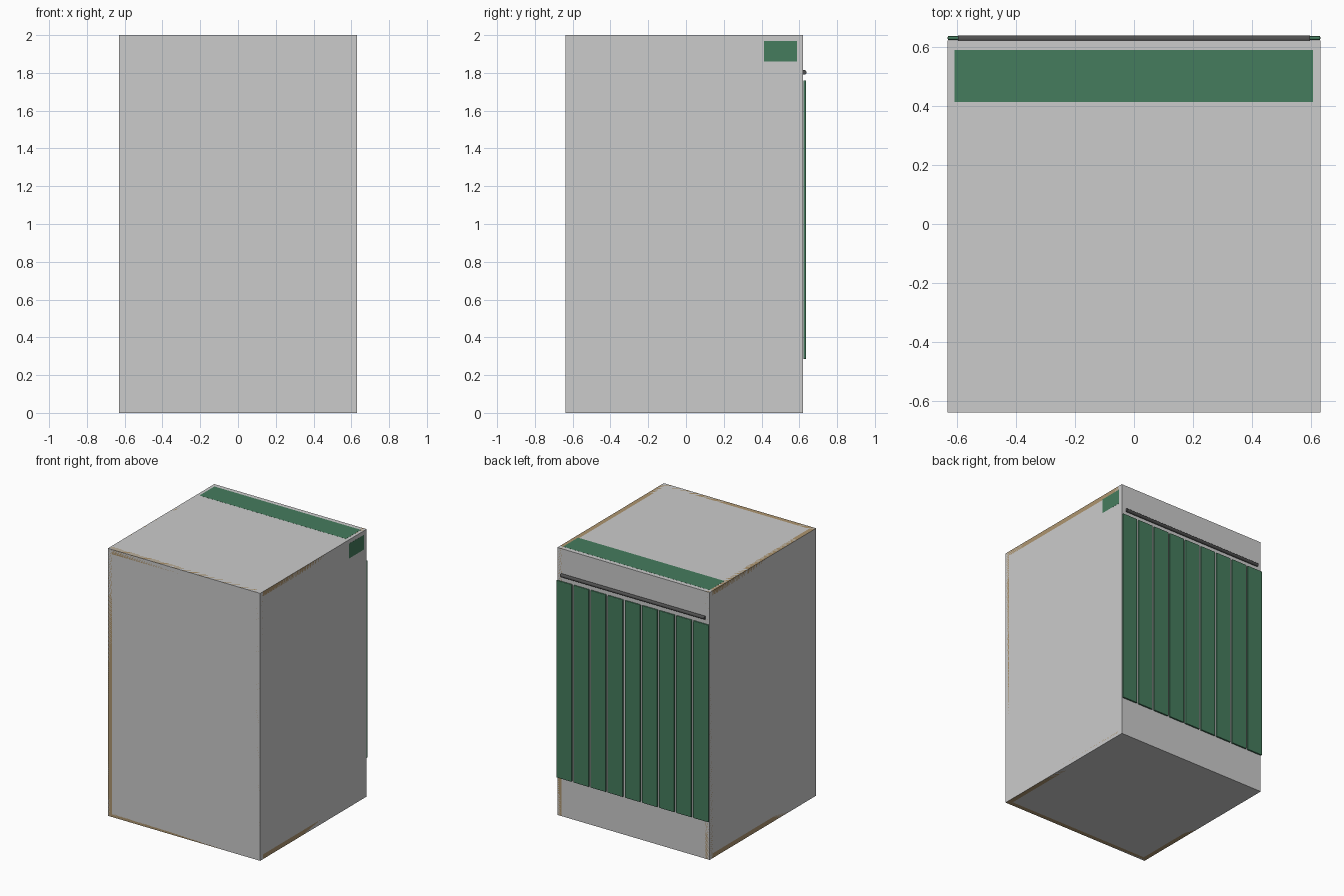
import bpy, math

if "Cube" in bpy.data.objects:
    bpy.data.objects.remove(bpy.data.objects["Cube"])


def material(name, rgb):
    m = bpy.data.materials.new(name)
    m.diffuse_color = (*rgb, 1)
    m.use_nodes = True
    m.node_tree.nodes["Principled BSDF"].inputs["Base Color"].default_value = m.diffuse_color
    return m


def box(name, lo, hi, mat=None, bevel=0.0):
    bpy.ops.mesh.primitive_cube_add(size=1, location=[(a + b) / 2 for a, b in zip(lo, hi)])
    ob = bpy.context.object
    ob.name = name
    ob.scale = [b - a for a, b in zip(lo, hi)]
    bpy.ops.object.transform_apply(location=False, rotation=False, scale=True)
    if mat:
        ob.data.materials.append(mat)
    if bevel:
        mod = ob.modifiers.new("soft_edges", 'BEVEL')
        mod.width = bevel
        mod.segments = 2
    return ob


green = material("green", (0.06, 0.20, 0.11))
wood = material("wood", (0.42, 0.30, 0.16))
dark = material("dark_metal", (0.08, 0.08, 0.08))

X, Y0, Y1, H = 0.63, -0.638, 0.62, 2.0

# Booth body
box("booth_body", (-X, Y0, 0), (X, Y1, H))

# Timber frame flush with the corners of the walls
T = 0.035
for sx, x in (("left", -X), ("right", X - T)):
    for sy, y in (("front", Y0), ("back", Y1 - T)):
        box(f"post_{sx}_{sy}", (x, y, 0), (x + T, y + T, H), wood)
for sz, z in (("bottom", 0), ("top", H - T)):
    for sx, x in (("left", -X), ("right", X - T)):
        box(f"side_rail_{sx}_{sz}", (x, Y0 + T, z), (x + T, Y1 - T, z + T), wood)
    box(f"front_rail_{sz}", (-X + T, Y0, z), (X - T, Y0 + T, z + T), wood)

# Green panel set in the roof, and the small one on the right wall
box("roof_panel", (-0.607, 0.412, H - 0.03), (0.605, 0.588, H + 0.0005), green)
box("side_panel", (X - 0.02, 0.412, 1.86), (X + 0.0005, 0.588, 1.97), green)

# Curtain of nine hanging strips on the back
N, gap = 9, 0.014
pitch = (2 * X + gap) / N
for i in range(N):
    x = -X + i * pitch
    box(f"curtain_strip_{i + 1}", (x, 0.6215, 0.285), (x + pitch - gap, 0.636, 1.76), green, 0.005)

# Curtain rod
bpy.ops.mesh.primitive_cylinder_add(vertices=16, radius=0.0125, depth=1.19,
                                    location=(0, 0.6255, 1.803), rotation=(0, math.pi / 2, 0))
rod = bpy.context.object
rod.name = "curtain_rod"
rod.data.materials.append(dark)
bpy.ops.object.shade_smooth_by_angle()
